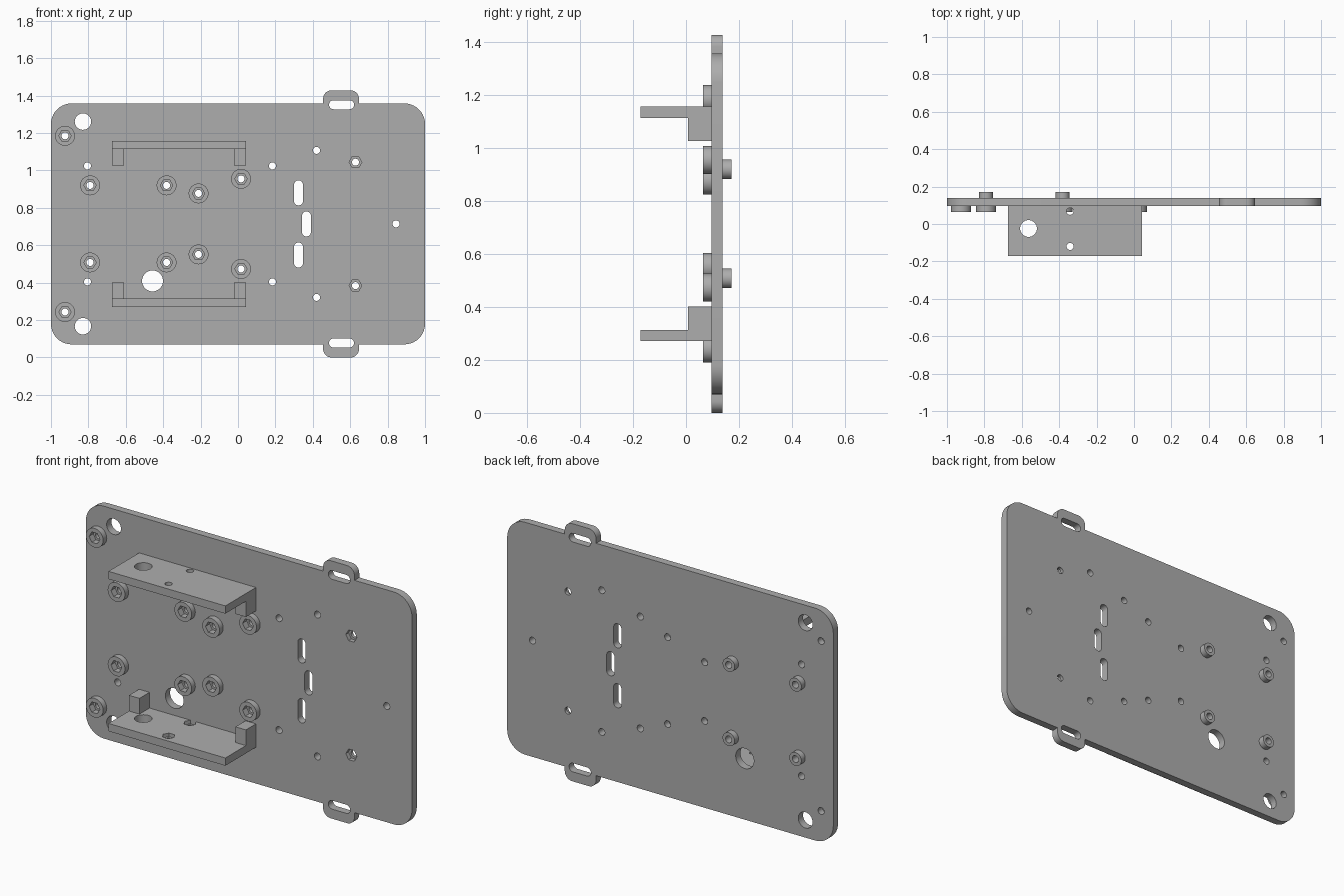
import bpy, bmesh, math
from mathutils import Vector

if "Cube" in bpy.data.objects:
    bpy.data.objects.remove(bpy.data.objects["Cube"])

MID = 0.714                       # height of the mirror line
FRONT, BACK = 0.096, 0.138        # plate faces
BOSS_FRONT, BOSS_BACK = 0.064, 0.172

grey = bpy.data.materials.new("plain grey")
grey.use_nodes = True
grey.diffuse_color = (0.42, 0.42, 0.42, 1)
grey.node_tree.nodes["Principled BSDF"].inputs["Base Color"].default_value = grey.diffuse_color


def rounded(corners, steps=10):
    """Outline from (x, y, radius) right-angle corners."""
    out = []
    for i, (x, y, r) in enumerate(corners):
        p = Vector((x, y))
        if r == 0:
            out.append(p)
            continue
        u = (Vector(corners[i - 1][:2]) - p).normalized()
        v = (Vector(corners[(i + 1) % len(corners)][:2]) - p).normalized()
        c = p + (u + v) * r
        for k in range(steps + 1):
            a = math.pi / 2 * k / steps
            q = c - (v * math.cos(a) + u * math.sin(a)) * r
            if not out or (q - out[-1]).length > 1e-5:
                out.append(q)
    if (out[0] - out[-1]).length < 1e-5:
        out.pop()
    return out


def rect(x0, x1, y0, y1, r=0):
    return rounded([(x0, y0, r), (x1, y0, r), (x1, y1, r), (x0, y1, r)])


def ring(x, y, r, n=32):
    return [Vector((x + r * math.cos(2 * math.pi * k / n),
                    y + r * math.sin(2 * math.pi * k / n))) for k in range(n)]


def solid(name, prisms, axis="y"):
    """Object made of prisms (outline, start, end) along an axis."""
    bm = bmesh.new()
    for outline, lo, hi in prisms:
        def at(p, d):
            return (p.x, d, p.y) if axis == "y" else (p.x, p.y, d)
        a = [bm.verts.new(at(p, lo)) for p in outline]
        b = [bm.verts.new(at(p, hi)) for p in outline]
        bm.faces.new(a)
        bm.faces.new(b[::-1])
        for i in range(len(a)):
            j = (i + 1) % len(a)
            bm.faces.new((a[i], b[i], b[j], a[j]))
    bmesh.ops.recalc_face_normals(bm, faces=bm.faces)
    mesh = bpy.data.meshes.new(name)
    bm.to_mesh(mesh)
    bm.free()
    mesh.materials.append(grey)
    obj = bpy.data.objects.new(name, mesh)
    bpy.context.collection.objects.link(obj)
    return obj


def combine(obj, tool, operation="DIFFERENCE"):
    tool.hide_render = True
    mod = obj.modifiers.new("combine", "BOOLEAN")
    mod.operation, mod.solver, mod.object = operation, "EXACT", tool
    bpy.context.view_layer.objects.active = obj
    bpy.ops.object.modifier_apply(modifier=mod.name)
    bpy.data.objects.remove(tool)


def finish(obj):
    bpy.ops.object.select_all(action="DESELECT")
    obj.select_set(True)
    bpy.context.view_layer.objects.active = obj
    bpy.ops.object.shade_smooth_by_angle(angle=math.radians(30))


def both(points):
    """Points plus their copies below the mirror line."""
    return [(x, MID + s * dz) for x, dz in points for s in (1, -1)]


# plate outline with a strap tab above and below
half, tab, t0, t1 = 0.644, 0.714, 0.455, 0.647
upper = [(1, half, 0.11), (t1, half, 0), (t1, tab, 0.045),
         (t0, tab, 0.045), (t0, half, 0), (-1, half, 0.11)]
corners = [(x, MID + z, r) for x, z, r in upper]
corners += [(x, MID - z, r) for x, z, r in reversed(upper)]
plate = solid("mounting_plate", [(rounded(corners), FRONT, BACK)])

# raised bosses on both faces
rear = both([(-0.791, 0.206), (-0.382, 0.206)])
bosses = rear + both([(-0.925, 0.471), (-0.211, 0.163), (0.016, 0.241)])
nuts = both([(0.628, 0.33)])
combine(plate, solid("bosses", [(ring(x, z, 0.053), BOSS_FRONT, FRONT + 0.02) for x, z in bosses]
                     + [(ring(x, z, 0.037), BACK - 0.015, BOSS_BACK) for x, z in rear]), "UNION")

# through holes and slots
small = both([(-0.805, 0.31), (0.184, 0.31), (0.42, 0.393)]) + [(0.845, MID)]
cuts = [ring(x, z, 0.019, 20) for x, z in small + bosses + nuts]
cuts += [ring(x, z, 0.044) for x, z in both([(-0.829, 0.547)])]
cuts.append(ring(-0.457, 0.409, 0.056))
for x, z in both([(0.3235, 0.166)]) + [(0.366, MID)]:
    cuts.append(rect(x - 0.024, x + 0.024, z - 0.067, z + 0.067, 0.024))
for x, z in both([(0.5535, 0.637)]):
    cuts.append(rect(x - 0.067, x + 0.067, z - 0.024, z + 0.024, 0.024))
combine(plate, solid("hole_cutter", [(c, 0, 0.3) for c in cuts]))

# hexagonal nut pockets on the front
combine(plate, solid("pocket_cutter",
                     [(ring(x, z, 0.033, 6), 0.03, 0.1) for x, z in bosses]
                     + [(ring(x, z, 0.034, 6), 0.03, 0.12) for x, z in nuts]))
finish(plate)

# two shelf brackets, each with a pair of legs facing the middle
X0, X1, LEG = -0.674, 0.043, 0.064
for name, s in (("upper_bracket", 1), ("lower_bracket", -1)):
    def span(a, b):
        return sorted((MID + s * a, MID + s * b))
    shelf = solid(name, [(rect(X0, X1, -0.172, 0.098), *span(0.4, 0.443))], "z")
    legs = [(rect(a, a + LEG, 0.008, 0.098), *span(0.313, 0.42)) for a in (X0, X1 - LEG)]
    combine(shelf, solid("legs", legs, "z"), "UNION")
    screws = [(-0.342, 0.068), (-0.342, -0.12)]
    holes = [ring(-0.564, -0.024, 0.045)] + [ring(x, y, 0.019, 20) for x, y in screws]
    combine(shelf, solid("hole_cutter", [(h, *span(0.3, 0.5)) for h in holes], "z"))
    combine(shelf, solid("pocket_cutter",
                         [(ring(x, y, 0.033, 6), *span(0.38, 0.42)) for x, y in screws], "z"))
    finish(shelf)
